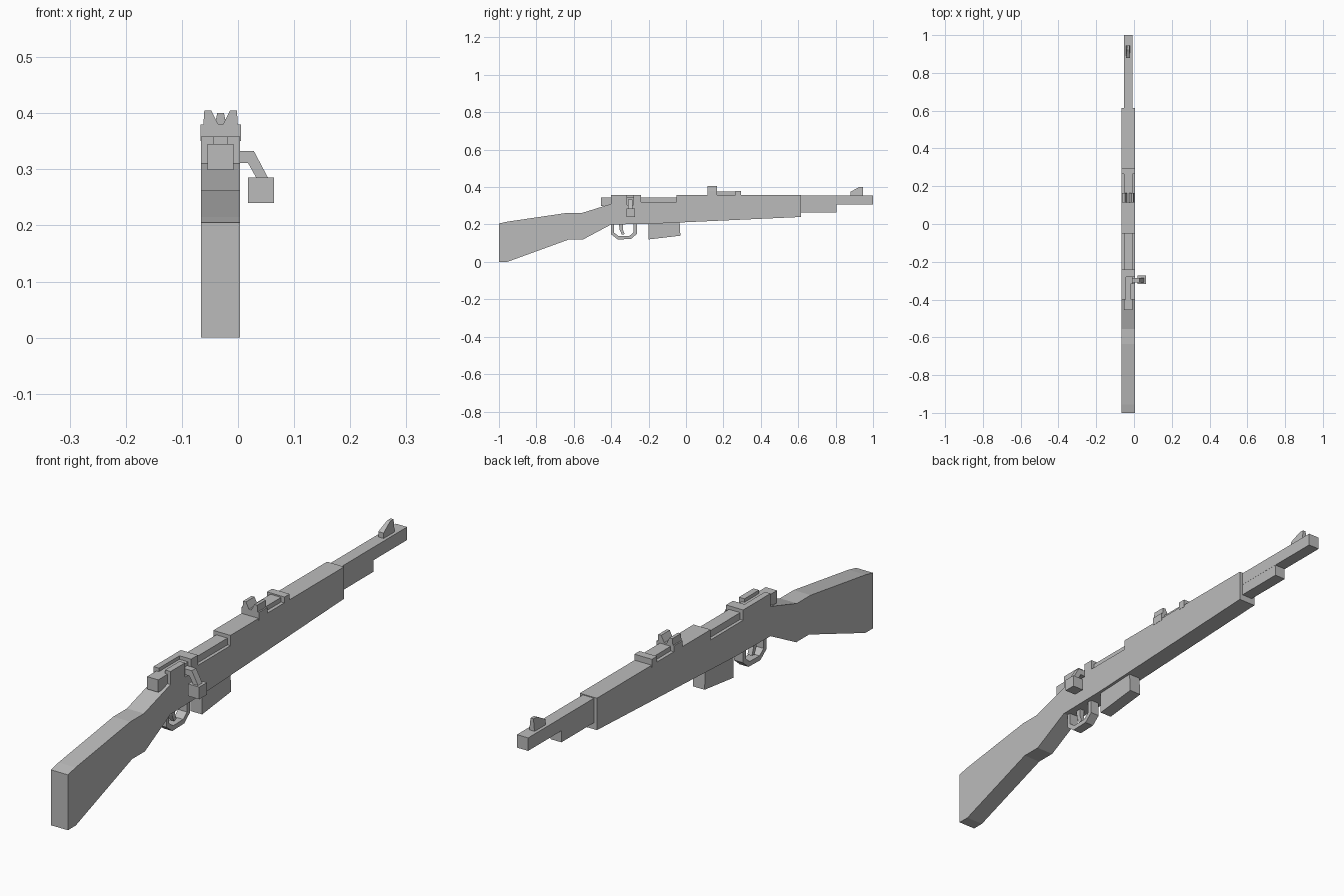
import bpy
import bmesh

cube = bpy.data.objects.get("Cube")
if cube:
    bpy.data.objects.remove(cube, do_unlink=True)

MID = -0.031  # the centre line of the body

grey = bpy.data.materials.new("plain grey")
grey.use_nodes = True
grey.diffuse_color = (0.5, 0.5, 0.5, 1)
grey.node_tree.nodes["Principled BSDF"].inputs["Base Color"].default_value = (0.5, 0.5, 0.5, 1)


def prism(name, profile, start, end, axis="x"):
    """Extrude a (y, z) profile along x, or an (x, z) profile along y."""
    bm = bmesh.new()
    place = (lambda a, b: (start, a, b)) if axis == "x" else (lambda a, b: (a, start, b))
    face = bm.faces.new([bm.verts.new(place(a, b)) for a, b in profile])
    new = bmesh.ops.extrude_face_region(bm, geom=[face])["geom"]
    shift = (end - start, 0, 0) if axis == "x" else (0, end - start, 0)
    bmesh.ops.translate(bm, verts=[v for v in new if isinstance(v, bmesh.types.BMVert)], vec=shift)
    bmesh.ops.recalc_face_normals(bm, faces=bm.faces)
    mesh = bpy.data.meshes.new(name)
    bm.to_mesh(mesh)
    bm.free()
    mesh.materials.append(grey)
    obj = bpy.data.objects.new(name, mesh)
    bpy.context.collection.objects.link(obj)
    return obj


def centred(name, profile, half_width):
    return prism(name, profile, MID - half_width, MID + half_width)


def box(name, x, y, z):
    return prism(name, [(y[0], z[0]), (y[1], z[0]), (y[1], z[1]), (y[0], z[1])], *x)


def bar(name, half_width, y, z):
    return box(name, (MID - half_width, MID + half_width), y, z)


def cut(target, cutter):
    cutter.hide_render = True
    mod = target.modifiers.new("cut", "BOOLEAN")
    mod.operation = "DIFFERENCE"
    mod.solver = "EXACT"
    mod.object = cutter
    bpy.context.view_layer.objects.active = target
    bpy.ops.object.modifier_apply(modifier=mod.name)
    bpy.data.objects.remove(cutter, do_unlink=True)


# Stock and receiver in one outline, with the open loading port on top
stock = centred("stock", [
    (-1, 0), (-0.955, 0), (-0.625, 0.12), (-0.55, 0.12), (-0.4, 0.2), (-0.2, 0.203),
    (0.615, 0.24), (0.615, 0.358), (-0.05, 0.358), (-0.05, 0.32), (-0.24, 0.32),
    (-0.24, 0.358), (-0.4, 0.358), (-0.4, 0.31), (-0.555, 0.262), (-0.635, 0.262),
    (-0.955, 0.215), (-1, 0.205)], 0.035)

# L-shaped channel for the bolt handle
cut(stock, bar("channel_cutter", 0.0125, (-0.45, -0.28), (0.335, 0.4)))
cut(stock, box("handle_slot_cutter", (MID, 0.1), (-0.315, -0.28), (0.305, 0.4)))

# Bolt with its bent handle and square knob
bar("bolt", 0.023, (-0.455, -0.045), (0.299, 0.345))
prism("bolt_handle", [(-0.03, 0.333), (0.028, 0.333), (0.054, 0.284), (0.033, 0.284),
                      (0.018, 0.311), (-0.03, 0.311)], -0.31, -0.285, "y")
box("bolt_knob", (0.018, 0.064), (-0.318, -0.273), (0.24, 0.285))

# Barrel and the fore-end beneath it
bar("barrel", 0.023, (0.6, 1), (0.307, 0.355))
bar("fore_end", 0.0225, (0.6, 0.805), (0.264, 0.31))

# Magazine
centred("magazine", [(-0.2, 0.12), (-0.03, 0.14), (-0.035, 0.23), (-0.2, 0.23)], 0.024)

# Trigger guard and trigger
centred("trigger_guard", [
    (-0.4, 0.21), (-0.4, 0.147), (-0.365, 0.12), (-0.295, 0.122), (-0.262, 0.15), (-0.262, 0.21),
    (-0.28, 0.21), (-0.28, 0.158), (-0.302, 0.139), (-0.36, 0.138), (-0.384, 0.156),
    (-0.384, 0.21)], 0.018)
centred("trigger", [(-0.36, 0.21), (-0.335, 0.21), (-0.338, 0.175), (-0.328, 0.148),
                    (-0.343, 0.146), (-0.354, 0.17)], 0.009)

# Rear sight: bases, ladder and notched leaf
bar("rear_sight_base", 0.036, (0.115, 0.165), (0.35, 0.38))
bar("rear_sight_ladder", 0.022, (0.16, 0.27), (0.35, 0.375))
bar("rear_sight_stop", 0.036, (0.265, 0.295), (0.35, 0.38))
half = [(0.005, 0.381), (0.017, 0.405), (0.029, 0.405), (0.031, 0.375)]
leaf = [(MID - a, b) for a, b in half] + [(MID + a, b) for a, b in reversed(half)]
prism("rear_sight_leaf", leaf, 0.115, 0.165, "y")

# Front sight, narrowing toward its top
front_sight = centred("front_sight", [(0.88, 0.35), (0.945, 0.35), (0.945, 0.4), (0.925, 0.4),
                                      (0.88, 0.375)], 0.011)
for v in front_sight.data.vertices:
    if v.co.z > 0.39:
        v.co.x = MID + (v.co.x - MID) * 0.55
